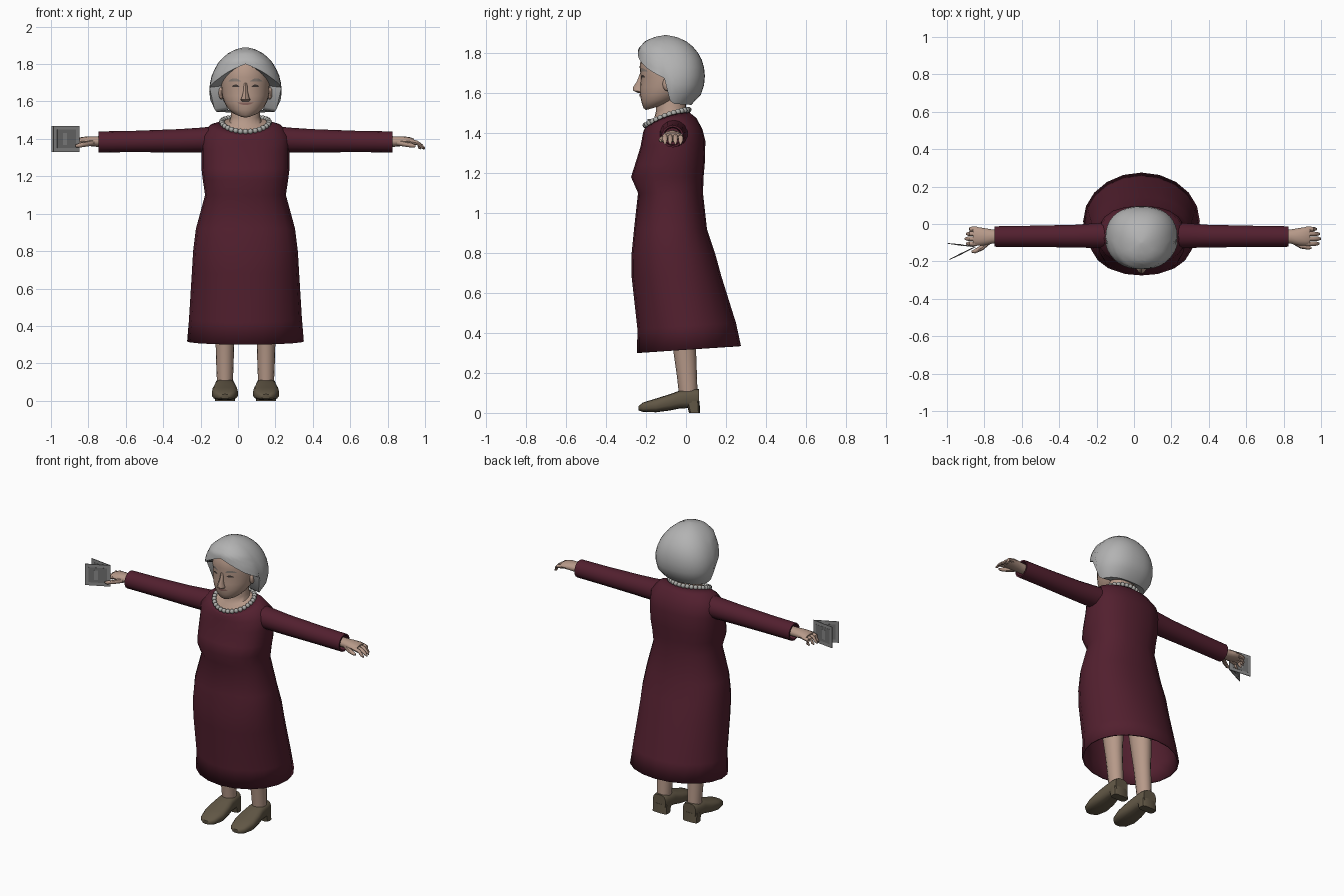
import bpy, bmesh, math
from mathutils import Vector
from mathutils.bvhtree import BVHTree

if "Cube" in bpy.data.objects:
    bpy.data.objects.remove(bpy.data.objects["Cube"])

CX = 0.04  # body centre line


def material(name, *rgb):
    m = bpy.data.materials.new(name)
    m.use_nodes = True
    m.diffuse_color = (*rgb, 1)
    m.node_tree.nodes["Principled BSDF"].inputs["Base Color"].default_value = (*rgb, 1)
    return m


WINE = material("wine_cloth", 0.085, 0.014, 0.028)
SKIN = material("skin", 0.47, 0.32, 0.25)
HAIR = material("grey_hair", 0.45, 0.45, 0.45)
SHOE = material("brown_leather", 0.12, 0.095, 0.06)
PEARL = material("pearl", 0.42, 0.42, 0.40)
CARD = material("card_grey", 0.25, 0.25, 0.25)
PANEL = material("panel_grey", 0.16, 0.16, 0.16)
DARK = material("dark_eye", 0.06, 0.045, 0.04)
LIP = material("lip", 0.27, 0.14, 0.12)
BROW = material("brow", 0.29, 0.24, 0.21)


def finish(name, bm, mat, angle=45):
    bmesh.ops.recalc_face_normals(bm, faces=bm.faces)
    me = bpy.data.meshes.new(name)
    bm.to_mesh(me)
    bm.free()
    me.materials.append(mat)
    me.shade_smooth()
    me.set_sharp_from_angle(angle=math.radians(angle))
    ob = bpy.data.objects.new(name, me)
    bpy.context.collection.objects.link(ob)
    return ob


def power(t, e):
    return math.copysign(abs(t) ** (2 / e), t)


def oval(c, u, v, n=16, e=2.0, lift=0):
    """Superellipse ring around c with half axes u and v."""
    c, u, v = Vector(c), Vector(u), Vector(v)
    ring = []
    for i in range(n):
        a = math.tau * i / n
        ring.append(c + u * power(math.sin(a), e) - v * power(math.cos(a), e)
                    + Vector((0, 0, lift * math.sin(a) ** 2)))
    return ring


def level(zf, zb, hx, yf, yb, x=CX, **kw):
    """Horizontal ring, tilted from front height zf to back height zb."""
    return oval((x, (yf + yb) / 2, (zf + zb) / 2), (hx, 0, 0),
                (0, (yb - yf) / 2, (zb - zf) / 2), **kw)


def loft(name, rings, mat, caps=(True, True), angle=45):
    bm = bmesh.new()
    rows = [[bm.verts.new(p) for p in r] for r in rings]
    n = len(rows[0])
    for a, b in zip(rows, rows[1:]):
        for i in range(n):
            j = (i + 1) % n
            bm.faces.new((a[i], a[j], b[j], b[i]))
    for row, cap in ((rows[0], caps[0]), (rows[-1], caps[1])):
        if cap:
            bm.faces.new(row)
    return finish(name, bm, mat, angle)


def limb(name, side, sections, mat, n=12, caps=(True, True)):
    """Sideways loft: sections are (distance from centre, y, z, ry, rz)."""
    return loft(name, [oval((CX + side * x, y, z), (0, ry, 0), (0, 0, rz), n=n)
                       for x, y, z, ry, rz in sections], mat, caps)


def ball(name, c, size, mat, u=10, v=7):
    bm = bmesh.new()
    bmesh.ops.create_uvsphere(bm, u_segments=u, v_segments=v, radius=1)
    for p in bm.verts:
        p.co = Vector(c) + p.co * Vector(size)
    return finish(name, bm, mat)


# Dress body, hem to neckline
dress = loft("dress", [
    level(0.30, 0.335, 0.312, -0.245, 0.275, n=20),
    level(0.42, 0.45, 0.302, -0.243, 0.25, n=20),
    level(0.68, 0.68, 0.287, -0.272, 0.178, n=20, e=2.2),
    level(0.80, 0.80, 0.28, -0.272, 0.145, n=20, e=2.3),
    level(0.92, 0.92, 0.265, -0.26, 0.105, n=20, e=2.3),
    level(1.10, 1.10, 0.216, -0.24, 0.085, n=20, e=2.3),
    level(1.18, 1.18, 0.228, -0.275, 0.088, n=20, e=2.4),
    level(1.24, 1.25, 0.236, -0.256, 0.094, n=20, e=2.4),
    level(1.33, 1.36, 0.236, -0.228, 0.097, n=20, e=2.4),
    level(1.385, 1.42, 0.234, -0.218, 0.082, n=20, e=2.3, lift=0.02),
    level(1.41, 1.475, 0.19, -0.213, 0.052, n=20, lift=0.03),
    level(1.43, 1.505, 0.128, -0.203, 0.015, n=20, lift=0.02),
], WINE, (False, False))
shell = dress.modifiers.new("cloth", "SOLIDIFY")
shell.thickness = 0.01
shell.offset = -1

# Neck and upper chest
loft("neck", [
    level(1.41, 1.49, 0.126, -0.20, 0.012, n=20, lift=0.02),
    level(1.435, 1.508, 0.118, -0.19, 0.008, n=20, lift=0.02),
    level(1.47, 1.52, 0.085, -0.16, 0.003, n=20),
    level(1.51, 1.53, 0.077, -0.15, 0.0, n=20),
    level(1.60, 1.60, 0.077, -0.15, 0.0, n=20),
], SKIN)

# Head, chin to crown
head = loft("head", [
    level(1.515, 1.55, 0.04, -0.20, -0.08, n=24),
    level(1.525, 1.56, 0.07, -0.213, -0.05, n=24),
    level(1.555, 1.58, 0.098, -0.223, -0.02, n=24),
    level(1.59, 1.60, 0.113, -0.23, 0.01, n=24),
    level(1.63, 1.63, 0.126, -0.23, 0.04, n=24),
    level(1.68, 1.68, 0.130, -0.226, 0.05, n=24),
    level(1.73, 1.73, 0.131, -0.232, 0.05, n=24),
    level(1.80, 1.80, 0.118, -0.222, 0.05, n=24),
    level(1.85, 1.85, 0.07, -0.17, 0.0, n=24),
], SKIN, angle=60)
loft("nose", [
    level(1.60, 1.60, 0.020, -0.240, -0.20, n=10),
    level(1.612, 1.605, 0.027, -0.264, -0.20, n=10),
    level(1.628, 1.62, 0.020, -0.266, -0.20, n=10),
    level(1.66, 1.65, 0.012, -0.245, -0.20, n=10),
    level(1.70, 1.70, 0.010, -0.23, -0.20, n=10),
], SKIN)

# Painted face details laid on the head surface
surface = BVHTree.FromPolygons([v.co for v in head.data.vertices],
                               [tuple(p.vertices) for p in head.data.polygons])


def face_patch(name, x, z, width, height, bend, mat, steps=8):
    bm = bmesh.new()
    rows = []
    for i in range(steps + 1):
        t = 2 * i / steps - 1
        h = height * (1.1 - t * t) / 2
        mid = z + bend * t * t
        pair = []
        for zz in (mid - h, mid + h):
            hit = surface.ray_cast(Vector((x + t * width / 2, -1, zz)), Vector((0, 1, 0)))[0]
            pair.append(bm.verts.new(hit - Vector((0, 0.003, 0))))
        rows.append(pair)
    for a, b in zip(rows, rows[1:]):
        bm.faces.new((a[0], b[0], b[1], a[1]))
    return finish(name, bm, mat)


face_patch("mouth", CX, 1.588, 0.085, 0.014, 0.006, LIP)
for side, word in ((1, "left"), (-1, "right")):
    face_patch(word + "_eye", CX + side * 0.053, 1.684, 0.042, 0.012, -0.004, DARK)
    face_patch(word + "_brow", CX + side * 0.058, 1.716, 0.066, 0.015, -0.008, BROW)
    ball(word + "_ear", (CX + side * 0.13, -0.095, 1.645), (0.014, 0.022, 0.034), SKIN)

# Bobbed hair: columns from the crown down to a shaped hemline
PROFILE = [(1.54, 0.155, -0.19, 0.025), (1.60, 0.187, -0.23, 0.083),
           (1.67, 0.196, -0.24, 0.096), (1.75, 0.178, -0.245, 0.088),
           (1.82, 0.138, -0.24, 0.05), (1.86, 0.09, -0.205, 0.0),
           (1.88, 0.05, -0.16, -0.045), (1.89, 0.008, -0.105, -0.095)]
HEM = [(0, 1.80), (25, 1.765), (50, 1.72), (80, 1.675), (90, 1.56), (100, 1.545), (180, 1.54)]


def lookup(table, t):
    for a, b in zip(table, table[1:]):
        if t <= b[0]:
            k = max(0, (t - a[0]) / (b[0] - a[0]))
            return [p + k * (q - p) for p, q in zip(a, b)][1:]
    return table[-1][1:]


COLS, ROWS = 36, 10
hair_rings = [[] for r in range(ROWS + 2)]
for i in range(COLS):
    degrees = 360 * i / COLS
    hem = lookup(HEM, min(degrees, 360 - degrees))[0]
    for r in range(ROWS + 1):
        z = 1.89 - (1.89 - hem) * (r / ROWS) ** 1.5
        hx, yf, yb = lookup(PROFILE, z)
        p = level(z, z, hx, yf, yb, n=COLS, e=2.3)[i]
        hair_rings[r].append(p)
    hair_rings[-1].append(Vector((CX + (p.x - CX) * 0.6, -0.07 + (p.y + 0.07) * 0.75, p.z + 0.01)))
loft("hair", hair_rings, HAIR, (True, False), angle=50)

# Pearl necklace
for i, p in enumerate(oval((CX, -0.095, 1.478), (0.127, 0, 0), (0, 0.108, 0.039), n=30, lift=0.012)):
    ball("pearl_%02d" % i, p, (0.0145,) * 3, PEARL, 8, 6)

for side, word in ((1, "left"), (-1, "right")):
    # Sleeve with a turned-in cuff
    limb(word + "_sleeve", side, [
        (0.14, -0.06, 1.40, 0.075, 0.07), (0.24, -0.062, 1.394, 0.068, 0.066),
        (0.36, -0.065, 1.390, 0.062, 0.062), (0.60, -0.066, 1.386, 0.058, 0.057),
        (0.785, -0.067, 1.384, 0.056, 0.056), (0.785, -0.067, 1.384, 0.046, 0.046),
        (0.74, -0.067, 1.384, 0.042, 0.042)], WINE, n=14)
    # Hand, slightly shorter where it grips the card holder
    reach = 0.96 if side > 0 else 0.945
    limb(word + "_hand", side, [
        (0.73, -0.067, 1.385, 0.036, 0.030), (0.80, -0.067, 1.386, 0.038, 0.028),
        (0.84, -0.068, 1.388, 0.046, 0.026), (0.88, -0.066, 1.388, 0.050, 0.021),
        (0.90, -0.065, 1.386, 0.046, 0.015)], SKIN)
    for f, finger in enumerate(("little", "ring", "middle", "index")):
        y = -0.027 - f * 0.026
        tip = reach - (0.022, 0.006, 0, 0.008)[f]
        limb("%s_%s_finger" % (word, finger), side, [
            (0.88, y, 1.386, 0.013, 0.013), (0.92, y, 1.378, 0.012, 0.012),
            (tip - 0.015, y, 1.361, 0.011, 0.011), (tip, y, 1.349, 0.005, 0.006)], SKIN, n=8)
    out = 0 if side > 0 else 0.02
    limb(word + "_thumb", side, [
        (0.81, -0.09, 1.38, 0.018, 0.016), (0.85, -0.115 - out / 2, 1.373, 0.016, 0.014),
        (0.89, -0.125 - out, 1.365, 0.012, 0.012), (0.91, -0.128 - out, 1.362, 0.005, 0.006)], SKIN, n=8)

    # Leg
    x = CX + side * 0.11
    loft(word + "_leg", [
        level(0.09, 0.09, 0.042, -0.035, 0.058, x=x),
        level(0.18, 0.18, 0.046, -0.045, 0.055, x=x),
        level(0.32, 0.32, 0.05, -0.065, 0.05, x=x),
        level(0.60, 0.60, 0.07, -0.11, 0.05, x=x)], SKIN)
    # Shoe upper and heel block
    shoe = [(-0.237, 0.025, 0.012, 0.035), (-0.215, 0.052, 0.005, 0.052),
            (-0.15, 0.07, 0.003, 0.072), (-0.08, 0.066, 0.012, 0.094),
            (-0.03, 0.056, 0.022, 0.112), (0.04, 0.054, 0.025, 0.120),
            (0.066, 0.046, 0.025, 0.120)]
    loft(word + "_shoe", [oval((x, y, (lo + hi) / 2), (w, 0, 0), (0, 0, (hi - lo) / 2), n=14, e=3)
                          for y, w, lo, hi in shoe], SHOE)
    loft(word + "_heel", [level(0, 0, 0.054, 0.015, 0.07, x=x, n=12, e=4),
                          level(0.06, 0.06, 0.054, 0.0, 0.068, x=x, n=12, e=4)], SHOE)

# Folding card holder: two hinged leaves with inset panels
HINGE = Vector((-0.848, -0.122, 1.40))
for word, end in (("front", (-0.987, -0.19)), ("back", (-0.998, -0.103))):
    along = Vector((*end, 1.40)) - HINGE
    across = Vector((-along.y, along.x, 0)).normalized()
    for part, a, b, h, t, mat in (("leaf", 0, 1, 0.07, 0.004, CARD),
                                  ("panel", 0.14, 0.86, 0.049, 0.006, PANEL),
                                  ("badge", 0.48, 0.64, 0.032, 0.008, CARD)):
        bm = bmesh.new()
        bmesh.ops.create_cube(bm, size=1)
        for v in bm.verts:
            v.co = (HINGE + along * (a + (b - a) * (v.co.x + 0.5)) + across * (v.co.y * t)
                    + Vector((0, 0, v.co.z * 2 * h)))
        finish("card_%s_%s" % (word, part), bm, mat)
